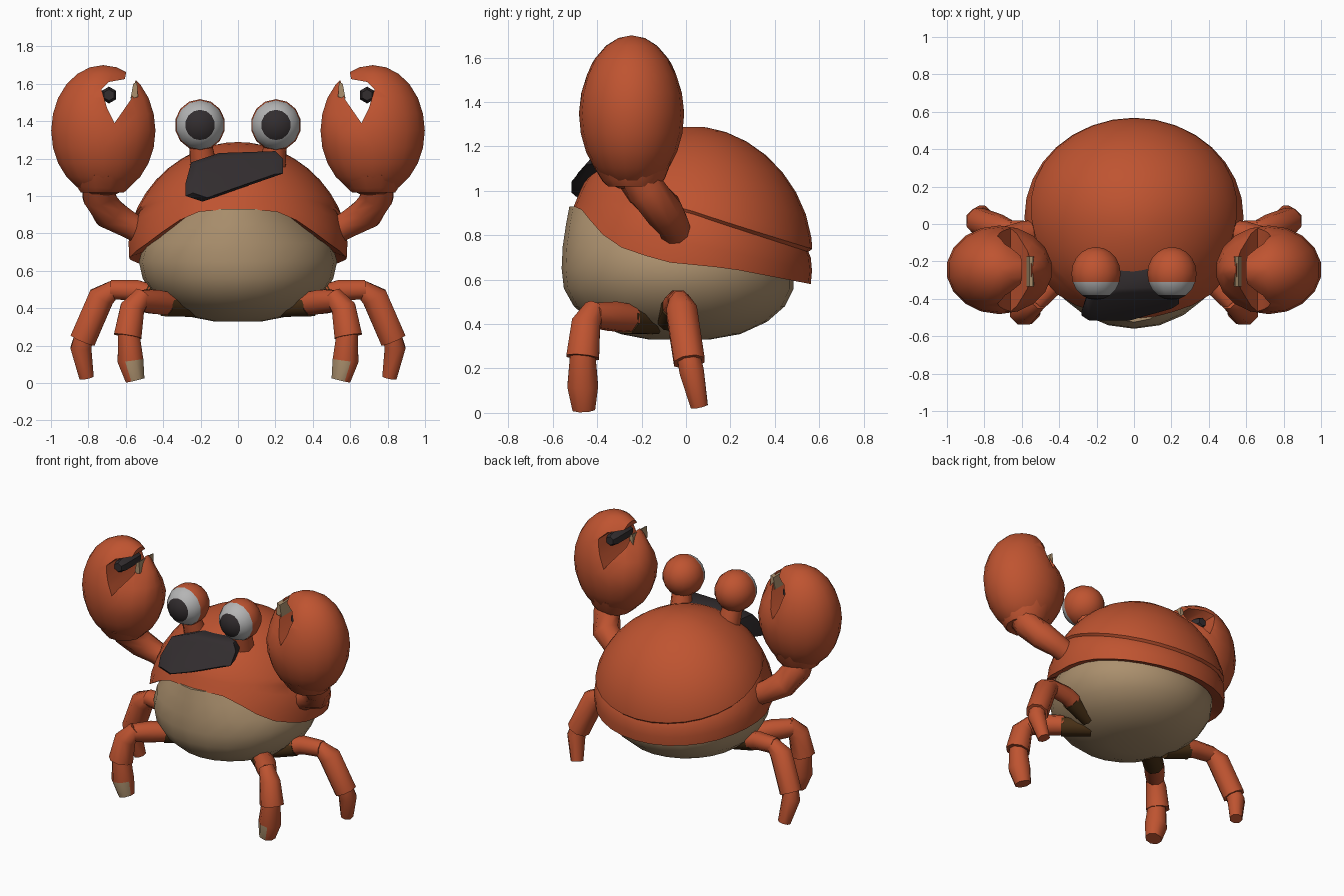
import bpy, bmesh, math
from mathutils import Vector, Matrix

if "Cube" in bpy.data.objects:
    bpy.data.objects.remove(bpy.data.objects["Cube"])


def material(name, rgb):
    m = bpy.data.materials.new(name)
    m.diffuse_color = (*rgb, 1)
    m.use_nodes = True
    m.node_tree.nodes["Principled BSDF"].inputs["Base Color"].default_value = m.diffuse_color
    return m


ORANGE = material("shell orange", (0.52, 0.088, 0.03))
TAN = material("belly tan", (0.41, 0.28, 0.155))
DARK = material("dark grey", (0.032, 0.026, 0.028))
GREY = material("eye grey", (0.46, 0.46, 0.46))
BROWN = material("joint brown", (0.065, 0.03, 0.008))


def smooth(ob, angle):
    bpy.ops.object.select_all(action='DESELECT')
    ob.select_set(True)
    bpy.context.view_layer.objects.active = ob
    bpy.ops.object.shade_smooth_by_angle(angle=math.radians(angle))


def make(name, bm, mats, mirror=False, angle=40):
    """Turn a bmesh into a smooth-by-angle object, optionally mirrored in x."""
    bmesh.ops.recalc_face_normals(bm, faces=bm.faces)
    me = bpy.data.meshes.new(name)
    bm.to_mesh(me)
    bm.free()
    for m in mats:
        me.materials.append(m)
    ob = bpy.data.objects.new(name, me)
    bpy.context.collection.objects.link(ob)
    smooth(ob, angle)
    if mirror:
        ob.modifiers.new("Mirror", 'MIRROR')
    return ob


def loft(bm, rings, cap_start=True, cap_end=True, mat=0):
    """Skin a list of point rings."""
    vs = [[bm.verts.new(p) for p in r] for r in rings]
    n = len(vs[0])
    faces = [bm.faces.new((a[i], a[(i + 1) % n], b[(i + 1) % n], b[i]))
             for a, b in zip(vs, vs[1:]) for i in range(n)]
    if cap_start:
        faces.append(bm.faces.new(vs[0]))
    if cap_end:
        faces.append(bm.faces.new(vs[-1]))
    for f in faces:
        f.material_index = mat


def tube(bm, path, n=8, mat=0):
    """Round limb through (x, y, z, radius) stations."""
    pts = [Vector(p[:3]) for p in path]
    rings = []
    for k, p in enumerate(pts):
        d = (pts[min(k + 1, len(pts) - 1)] - pts[max(k - 1, 0)]).normalized()
        ref = Vector((0, 1, 0)) if abs(d.y) < 0.8 else Vector((0, 0, 1))
        u = d.cross(ref).normalized()
        v = d.cross(u)
        rings.append([p + path[k][3] * (u * math.cos(a) + v * math.sin(a))
                      for a in (2 * math.pi * (i + 0.5) / n for i in range(n))])
    loft(bm, rings, mat=mat)


def clamp(x):
    return min(max(x, 0), 1)


def lerp(table, x):
    if x <= table[0][0]:
        return table[0][1]
    for (x0, y0), (x1, y1) in zip(table, table[1:]):
        if x <= x1:
            return y0 + (y1 - y0) * (x - x0) / (x1 - x0)
    return table[-1][1]


def sphere(bm, centre, size, u, v, rot=Matrix()):
    m = Matrix.Translation(centre) @ Matrix.Diagonal((*size, 1)) @ rot
    bmesh.ops.create_uvsphere(bm, u_segments=u, v_segments=v, radius=1, matrix=m)


# Shell: dome overhanging a lower band with a slanted rim, fuller at the front
RIM = [(-0.47, 0.925), (-0.42, 0.88), (-0.3, 0.76), (-0.1, 0.68), (0.2, 0.65), (0.57, 0.58)]
GROOVE = [(-0.5, 1.04), (-0.3, 1.0), (0.0, 0.93), (0.57, 0.75)]
N = 32


def shell_ring(height, scale):
    ring = []
    for i in range(N):
        a = 2 * math.pi * i / N
        c, s = math.cos(a), math.sin(a)
        y = 0.035 + 0.535 * s
        z = height(lerp(RIM, y), lerp(GROOVE, y))
        f = max(1 - clamp((z - 0.72) / 0.57) ** 1.9, 0) ** 0.526
        f *= scale + (1 - scale) * clamp(-s * 1.5) * (scale > 0.9)
        front = 1 + clamp(-s * 2) * (0.1 + 0.1 * clamp((z - 0.95) / 0.25))
        ring.append((0.59 * f * c, 0.035 + 0.535 * f * s * front, z))
    return ring


bm = bmesh.new()
rings = [shell_ring(lambda r, g: r + 0.03, 0.85),
         shell_ring(lambda r, g: r, 0.985),
         shell_ring(lambda r, g: r + (g - r) * 0.35, 0.995),
         shell_ring(lambda r, g: r + (g - r) * 0.7, 0.985),
         shell_ring(lambda r, g: g - 0.025, 0.965),
         shell_ring(lambda r, g: g - 0.012, 0.997)]
for k in range(8):
    t = math.sin(math.radians(4 + 80 * k / 7))
    rings.append(shell_ring(lambda r, g: g + (1.289 - g) * t, 1.0))
loft(bm, rings, cap_start=False)
make("shell", bm, [ORANGE], angle=40)

# Belly: bowl whose upper part narrows to a bib under the mouth
bm = bmesh.new()
rings = []
for z, rx, front, back in [(0.33, 0.13, 0.15, 0.12), (0.355, 0.26, 0.28, 0.26),
                           (0.41, 0.375, 0.41, 0.38), (0.48, 0.46, 0.49, 0.46),
                           (0.56, 0.51, 0.535, 0.5), (0.65, 0.53, 0.545, 0.5),
                           (0.75, 0.5, 0.54, 0.45), (0.85, 0.41, 0.525, 0.4),
                           (0.93, 0.33, 0.51, 0.35)]:
    rings.append([(rx * math.cos(a), -0.015 + (back if math.sin(a) > 0 else front) * math.sin(a), z)
                  for a in (2 * math.pi * i / 24 for i in range(24))])
loft(bm, rings)
make("belly", bm, [TAN])

# Crooked open mouth, leaning back with the shell
bm = bmesh.new()
outline = [(-0.28, 1.0), (-0.28, 1.07), (-0.25, 1.18), (-0.1, 1.23), (0.2, 1.24), (0.24, 1.2),
           (0.24, 1.12), (-0.02, 1.03), (-0.19, 0.97)]


def mouth_ring(scale, dy):
    return [(-0.02 + (x + 0.02) * scale, dy + max(-0.5, -0.49 + (z - 1.05) * 0.75),
             1.11 + (z - 1.11) * scale) for x, z in outline]


loft(bm, [mouth_ring(0.85, -0.015), mouth_ring(1, 0.01), mouth_ring(0.85, 0.13)])
make("mouth", bm, [DARK], angle=50)

# Eyes: orange back, grey front and dark pupil cap, coloured by depth
bm = bmesh.new()
EY = -0.265
sphere(bm, (0.203, EY, 1.38), (0.135, 0.142, 0.138), 14, 10, Matrix.Rotation(math.pi / 2, 4, 'X'))
for f in bm.faces:
    d = (EY - f.calc_center_median().y) / 0.142
    f.material_index = 2 if d > 0.79 else 1 if d > 0.31 else 0
make("eyes", bm, [ORANGE, GREY, DARK], mirror=True)

# Eye stalks
bm = bmesh.new()
tube(bm, [(0.18, -0.2, 1.12, 0.08), (0.2, -0.24, 1.28, 0.065)])
make("eye_stalks", bm, [ORANGE], mirror=True, angle=50)

# Claws: egg shape with a hooked notch cut through it
bm = bmesh.new()
sphere(bm, (0.72, -0.245, 1.35), (0.283, 0.237, 0.35), 18, 12)
claw = make("claws", bm, [ORANGE])
bm = bmesh.new()
notch = [(0.66, 1.39), (0.57, 1.52), (0.55, 1.61), (0.48, 1.75), (0.58, 1.75),
         (0.605, 1.625), (0.69, 1.61), (0.73, 1.57), (0.7, 1.47)]
loft(bm, [[(x, y, z) for x, z in notch] for y in (-0.6, 0.1)])
cutter = make("claw_notch_cutter", bm, [ORANGE])
cutter.hide_render = True
cut = claw.modifiers.new("Notch", 'BOOLEAN')
cut.operation, cut.solver, cut.object = 'DIFFERENCE', 'EXACT', cutter
bpy.context.view_layer.objects.active = claw
bpy.ops.object.modifier_apply(modifier="Notch")
bpy.data.objects.remove(cutter)
for v in claw.data.vertices:      # pinch both finger tips thinner
    k = 1 - 0.45 * clamp((0.73 - v.co.x) / 0.18) * clamp((v.co.z - 1.38) / 0.15)
    v.co.y = -0.245 + (v.co.y + 0.245) * k
smooth(claw, 35)
claw.modifiers.new("Mirror", 'MIRROR')

# Dark pad inside each claw and pale inner tip on the lower finger
bm = bmesh.new()
tube(bm, [(0.69, -0.355, 1.54, 0.03), (0.69, -0.32, 1.54, 0.045),
          (0.69, -0.17, 1.54, 0.045), (0.69, -0.135, 1.54, 0.03)], n=6)
make("claw_pads", bm, [DARK], mirror=True)
bm = bmesh.new()
loft(bm, [[(x, y, z) for x, z in ((0.575, 1.52), (0.56, 1.6), (0.54, 1.612), (0.535, 1.53))]
          for y in (-0.335, -0.175)])
make("claw_tips", bm, [TAN], mirror=True)

# Arms and wrist cuffs
bm = bmesh.new()
tube(bm, [(0.48, -0.04, 0.79, 0.07), (0.59, -0.06, 0.85, 0.075), (0.69, -0.1, 0.91, 0.09),
          (0.745, -0.18, 1.0, 0.09), (0.74, -0.22, 1.08, 0.1)], n=10)
tube(bm, [(0.725, -0.235, 1.02, 0.12), (0.725, -0.235, 1.05, 0.145), (0.72, -0.24, 1.12, 0.18)], n=12)
make("arms", bm, [ORANGE], mirror=True)

# Front legs: brown hip, thigh, shin and foot with a pale toe patch
bm = bmesh.new()
tube(bm, [(0.24, -0.14, 0.41, 0.06), (0.39, -0.265, 0.42, 0.068)], mat=1)
tube(bm, [(0.375, -0.25, 0.425, 0.066), (0.45, -0.33, 0.435, 0.07), (0.53, -0.42, 0.44, 0.06)])
tube(bm, [(0.51, -0.41, 0.47, 0.05), (0.565, -0.45, 0.4, 0.07), (0.59, -0.465, 0.25, 0.08)])
tube(bm, [(0.585, -0.465, 0.28, 0.06), (0.575, -0.465, 0.12, 0.075), (0.55, -0.46, 0.015, 0.055)])
for f in bm.faces:
    c = f.calc_center_median()
    if c.z < 0.1 and c.y < -0.5 and c.x < 0.58:
        f.material_index = 2
make("front_legs", bm, [ORANGE, BROWN, TAN], mirror=True, angle=50)

# Rear legs, reaching out to the sides
bm = bmesh.new()
tube(bm, [(0.32, -0.08, 0.42, 0.055), (0.49, -0.05, 0.475, 0.062)], mat=1)
tube(bm, [(0.475, -0.05, 0.475, 0.06), (0.54, -0.04, 0.495, 0.06), (0.68, -0.03, 0.5, 0.055)])
tube(bm, [(0.65, -0.03, 0.515, 0.045), (0.73, -0.02, 0.46, 0.075), (0.83, 0.015, 0.23, 0.075)])
tube(bm, [(0.82, 0.01, 0.26, 0.055), (0.84, 0.025, 0.19, 0.06), (0.81, 0.06, 0.03, 0.042)])
make("rear_legs", bm, [ORANGE, BROWN], mirror=True, angle=50)
